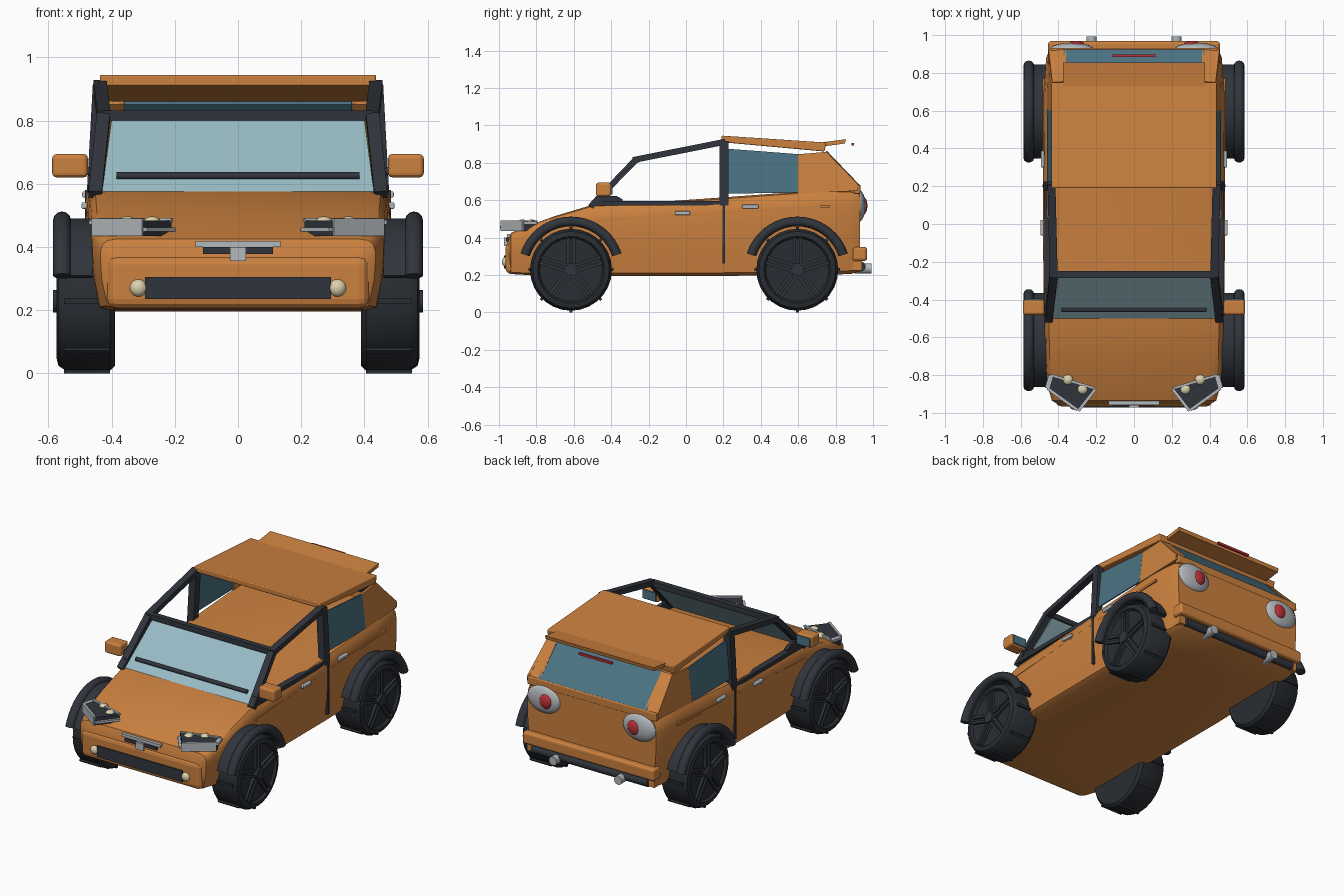
import bpy, bmesh
from math import pi, sin, cos, radians
from mathutils import Vector, Matrix

if "Cube" in bpy.data.objects:
    bpy.data.objects.remove(bpy.data.objects["Cube"])


def mat(name, c):
    m = bpy.data.materials.new(name)
    m.diffuse_color = (*c, 1)
    m.use_nodes = True
    m.node_tree.nodes["Principled BSDF"].inputs["Base Color"].default_value = m.diffuse_color
    return m


ORANGE = mat("orange_paint", (0.60, 0.22, 0.05))
DARK = mat("dark_trim", (0.03, 0.035, 0.045))
RUBBER = mat("rubber", (0.022, 0.026, 0.032))
GLASS = mat("tinted_glass", (0.07, 0.17, 0.23))
SCREEN = mat("screen_glass", (0.32, 0.50, 0.56))
CHROME = mat("chrome", (0.45, 0.48, 0.5))
LAMP = mat("lamp", (0.72, 0.64, 0.42))
RED = mat("red_lens", (0.5, 0.03, 0.04))


def make(name, bm, material, mirror=False, bevel=0, smooth=False):
    """Turn a bmesh in world coordinates into an object, optionally mirrored in x."""
    bmesh.ops.recalc_face_normals(bm, faces=bm.faces)
    me = bpy.data.meshes.new(name)
    bm.to_mesh(me)
    bm.free()
    me.materials.append(material)
    ob = bpy.data.objects.new(name, me)
    bpy.context.collection.objects.link(ob)
    if smooth:
        bpy.ops.object.select_all(action='DESELECT')
        ob.select_set(True)
        bpy.context.view_layer.objects.active = ob
        bpy.ops.object.shade_smooth_by_angle(angle=radians(35))
    if bevel:
        b = ob.modifiers.new("bevel", 'BEVEL')
        b.width, b.segments = bevel, 3
    if mirror:
        ob.modifiers.new("mirror", 'MIRROR')
    return ob


def add_box(bm, lo, hi, matrix=Matrix()):
    lo, hi = Vector(lo), Vector(hi)
    bmesh.ops.create_cube(bm, size=1, matrix=matrix @ Matrix.Translation((lo + hi) / 2)
                          @ Matrix.Diagonal((*(hi - lo), 1)))


def box(name, lo, hi, material, **kw):
    bm = bmesh.new()
    add_box(bm, lo, hi)
    return make(name, bm, material, **kw)


def bar(name, p, q, w, h, material, **kw):
    """Box-section bar from p to q, w wide sideways and h deep."""
    p, q = Vector(p), Vector(q)
    d = (q - p).normalized()
    ref = Vector((0, 0, 1)) if abs(d.x) > 0.7 else Vector((1, 0, 0))
    s = (ref - d * d.dot(ref)).normalized()
    u = s.cross(d)
    m = Matrix((s, d, u)).transposed().to_4x4()
    m.translation = (p + q) / 2
    n = (q - p).length / 2
    bm = bmesh.new()
    add_box(bm, (-w / 2, -n, -h / 2), (w / 2, n, h / 2), m)
    return make(name, bm, material, **kw)


def panel(name, pts, off, material, **kw):
    """Polygon extruded by the vector off."""
    bm = bmesh.new()
    f = bm.faces.new([bm.verts.new(p) for p in pts])
    g = bmesh.ops.extrude_face_region(bm, geom=[f])["geom"]
    bmesh.ops.translate(bm, verts=[v for v in g if isinstance(v, bmesh.types.BMVert)], vec=off)
    if not [x for x in bm.faces if x is f]:
        pass
    elif len(bm.faces) == len(pts) + 1:
        bm.faces.new(list(f.verts))
    return make(name, bm, material, **kw)


def ball(name, c, r, material, **kw):
    bm = bmesh.new()
    bmesh.ops.create_uvsphere(bm, u_segments=20, v_segments=12, radius=1,
                              matrix=Matrix.Translation(c) @ Matrix.Diagonal((*r, 1)))
    return make(name, bm, material, smooth=True, **kw)


def rod(name, p, q, r, material, **kw):
    p, q = Vector(p), Vector(q)
    bm = bmesh.new()
    m = Matrix.Translation((p + q) / 2) @ (q - p).to_track_quat('Z', 'Y').to_matrix().to_4x4()
    bmesh.ops.create_cone(bm, cap_ends=True, segments=16, radius1=r, radius2=r,
                          depth=(q - p).length, matrix=m)
    return make(name, bm, material, smooth=True, **kw)


# Lofted lower body: y, half width, bottom, top
stations = [(-.955, .40, .23, .375), (-.935, .435, .205, .425), (-.85, .46, .20, .462),
            (-.7, .47, .195, .515), (-.5, .475, .195, .575), (-.2, .48, .195, .587),
            (.2, .482, .195, .615), (.7, .478, .20, .652), (.88, .465, .205, .652), (.93, .445, .22, .64)]
half = [(.88, 0), (.95, .04), (.99, .4), (1, .65), (1, .82), (.985, .92), (.95, .98), (.88, 1)]
section = half + [(-a, b) for a, b in reversed(half)]
bm = bmesh.new()
rings = [[bm.verts.new((w * a, y, b0 + (t - b0) * b)) for a, b in section] for y, w, b0, t in stations]
n = len(section)
for r0, r1 in zip(rings, rings[1:]):
    for i in range(n):
        bm.faces.new((r0[i], r0[(i + 1) % n], r1[(i + 1) % n], r1[i]))
bm.faces.new(rings[0])
bm.faces.new(rings[-1])
make("body_shell", bm, ORANGE, smooth=True)

# Front end
nose = box("front_bumper", (-.415, -.965, .205), (.415, -.90, .375), ORANGE, bevel=.03)
box("lower_grille", (-.295, -.972, .235), (.295, -.94, .305), DARK)
ball("fog_lamp", (.315, -.96, .27), (.028, .024, .028), LAMP, mirror=True)
box("grille_strip", (-.135, -.957, .40), (.135, -.92, .418), CHROME)
box("upper_grille", (-.11, -.962, .378), (.11, -.92, .40), DARK)
box("grille_centre_block", (-.026, -.972, .355), (.026, -.93, .40), CHROME)

# Headlights: dark housing, chrome front edges, two lamps each
c = [(.44, -.80), (.21, -.87), (.30, -.985), (.46, -.87)]
panel("headlight_housing", [(x, y, .435) for x, y in c], (0, 0, .048), DARK, mirror=True)
for k, (i, j) in enumerate(((3, 2), (2, 1), (1, 0), (0, 3))):
    zc, h = ((.462, .056), (.455, .03), (.485, .012), (.478, .024))[k]
    bar("headlight_rim", (*c[i], zc), (*c[j], zc), h, .014, CHROME, mirror=True)
for x, y in ((.35, -.825), (.272, -.875)):
    ball("headlight_lamp", (x, y, .475), (.028, .028, .022), LAMP, mirror=True)

# Windscreen, wiper and cabin frame
panel("windscreen", [(-.43, -.50, .575), (.43, -.50, .575), (.40, -.265, .805), (-.40, -.265, .805)],
      (0, .006, -.006), SCREEN)
rod("wiper", (-.385, -.455, .625), (.385, -.455, .625), .012, DARK)
bar("a_pillar", (.452, -.51, .565), (.425, -.265, .82), .042, .032, DARK, mirror=True)
bar("roof_rail", (.425, -.28, .815), (.437, .21, .912), .042, .032, DARK, mirror=True)
box("windscreen_header", (-.425, -.285, .80), (.425, -.25, .832), DARK)
bar("b_pillar", (.456, .202, .57), (.437, .202, .915), .045, .048, DARK, mirror=True)
bar("belt_rail", (.455, -.50, .583), (.455, .22, .583), .04, .025, DARK, mirror=True)
panel("mirror_sail", [(.44, -.52, .575), (.44, -.34, .585), (.44, -.34, .605), (.44, -.37, .622),
                      (.44, -.48, .622)], (.025, 0, 0), DARK, mirror=True)

# Door mirrors
rod("mirror_stalk", (.44, -.43, .62), (.50, -.44, .655), .012, DARK, mirror=True)
box("mirror_shell", (.475, -.482, .62), (.588, -.40, .694), ORANGE, bevel=.014, mirror=True)
box("mirror_glass", (.486, -.405, .63), (.578, -.394, .684), GLASS, mirror=True)

# Rear cabin: roof, spoiler, glass, rear pillars
roof_side = [(.19, .91), (.19, .945), (.75, .908), (.74, .86)]
panel("roof", [(-.437, y, z) for y, z in roof_side], (.874, 0, 0), ORANGE, bevel=.006)
panel("spoiler", [(-.375, y, z) for y, z in ((.72, .885), (.72, .908), (.855, .926), (.85, .903))],
      (.75, 0, 0), ORANGE)
box("high_brake_light", (-.115, .885, .892), (.115, .898, .906), RED)
panel("rear_side_glass", [(.460, .22, .635), (.462, .60, .64), (.438, .60, .846), (.438, .22, .875)],
      (-.008, 0, 0), GLASS, mirror=True)
panel("rear_pillar", [(.462, .595, .635), (.455, .92, .65), (.452, .92, .685), (.432, .75, .858),
                      (.438, .595, .845)], (-.015, 0, 0), ORANGE, mirror=True)
panel("rear_pillar_face", [(.45, .925, .675), (.36, .93, .68), (.36, .755, .862), (.432, .75, .86)],
      (0, -.01, -.01), ORANGE, mirror=True)
panel("rear_glass", [(-.375, .93, .68), (.375, .93, .68), (.36, .75, .862), (-.36, .75, .862)],
      (0, -.012, -.012), GLASS)
box("tailgate_ledge", (-.445, .90, .635), (.445, .932, .685), ORANGE, bevel=.006)

# Rear end
ball("tail_light", (.33, .925, .57), (.115, .035, .085), CHROME, mirror=True)
ball("tail_light_lens", (.305, .95, .57), (.042, .02, .045), RED, mirror=True)
box("rear_bumper", (-.455, .89, .275), (.455, .968, .35), ORANGE, bevel=.015)
box("rear_lower_bumper", (-.44, .89, .225), (.44, .94, .29), ORANGE)
rod("rear_valance", (-.40, .935, .245), (.40, .935, .245), .026, DARK)
rod("exhaust_pipe", (.225, .90, .235), (.225, .993, .235), .027, CHROME, mirror=True)

# Side details
bar("door_gap", (.477, .202, .26), (.477, .202, .58), .016, .012, DARK, mirror=True)
bar("side_crease", (.471, -.50, .49), (.477, .77, .567), .016, .014, ORANGE, mirror=True)
box("front_door_handle", (.47, -.06, .52), (.495, .022, .541), CHROME, bevel=.005, mirror=True)
box("rear_door_handle", (.47, .30, .556), (.493, .388, .576), CHROME, bevel=.005, mirror=True)

# Wheels and wheel arches
tyre = [(.39, 0), (.39, .205), (.405, .219), (.545, .219), (.568, .205), (.575, .178), (.56, .168), (.552, 0)]
for end, yc in (("front", -.615), ("rear", .595)):
    zc = .228
    axis = Vector((0, yc, zc))
    bm = bmesh.new()
    vs = [bm.verts.new((x, yc, zc + r)) for x, r in tyre]
    es = [bm.edges.new(e) for e in zip(vs, vs[1:])]
    bmesh.ops.spin(bm, geom=vs + es, cent=axis, axis=(1, 0, 0), angle=2 * pi, steps=28)
    bmesh.ops.remove_doubles(bm, verts=bm.verts, dist=1e-4)
    make(end + "_tyre", bm, RUBBER, mirror=True, smooth=True)

    bm = bmesh.new()
    for k in range(8):
        m = Matrix.Translation(axis) @ Matrix.Rotation(k * pi / 4, 4, 'X')
        add_box(bm, (.405, -.008, .20), (.55, .008, .228), m)
    make(end + "_tread_lugs", bm, RUBBER, mirror=True)

    bm = bmesh.new()
    for k in range(5):
        m = Matrix.Translation(axis) @ Matrix.Rotation(k * 2 * pi / 5, 4, 'X')
        for s in (-.016, .016):
            add_box(bm, (.545, s - .008, .02), (.572, s + .008, .172), m)
    make(end + "_wheel_spokes", bm, DARK, mirror=True)
    rod(end + "_wheel_hub", (.54, yc, zc), (.585, yc, zc), .035, DARK, mirror=True)

    # Arch: tube swept over the wheel, joined to the body by a thin inner band
    bm = bmesh.new()
    for tube in ([(.557 + .028 * cos(a), .258 + .026 * sin(a)) for a in [i * pi / 6 for i in range(12)]],
                 [(.46, .262), (.55, .262), (.55, .238), (.46, .238)]):
        a0 = radians(72)
        pts = [(x, yc + r * sin(a0), zc + r * cos(a0)) for x, r in tube]
        f = bm.faces.new([bm.verts.new(p) for p in pts])
        cap = f.copy()
        res = bmesh.ops.spin(bm, geom=[f], cent=axis, axis=(1, 0, 0), angle=2 * a0, steps=18)
    make(end + "_wheel_arch", bm, DARK, mirror=True, smooth=True)
